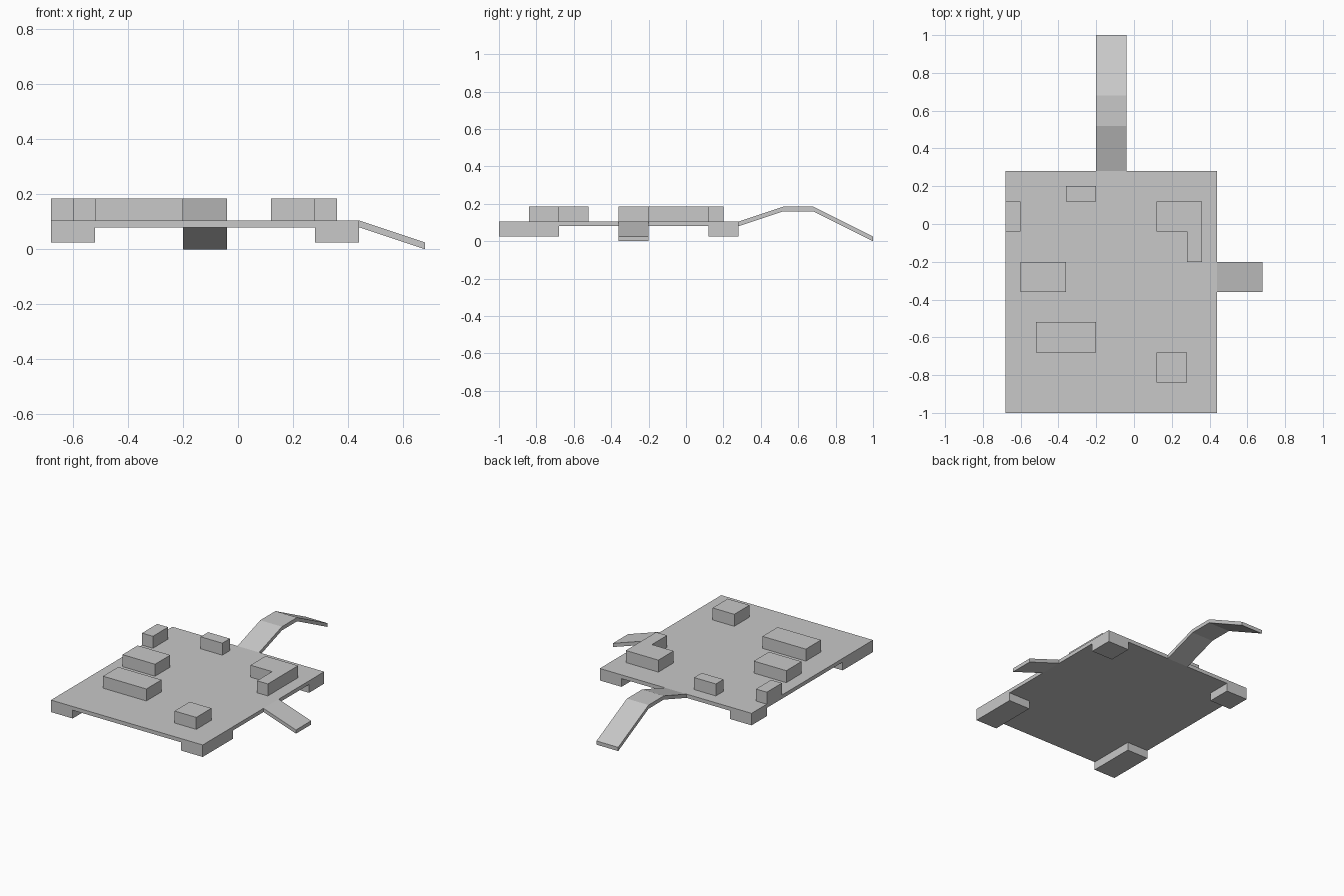
import bpy
import bmesh
from mathutils import Vector

if "Cube" in bpy.data.objects:
    bpy.data.objects.remove(bpy.data.objects["Cube"])

grey = bpy.data.materials.new("plain grey")
grey.diffuse_color = (0.58, 0.58, 0.58, 1)
grey.use_nodes = True
grey.node_tree.nodes["Principled BSDF"].inputs["Base Color"].default_value = grey.diffuse_color


def prism(name, outline, extrude):
    """Extrude a flat outline of 3D points along a vector."""
    bm = bmesh.new()
    face = bm.faces.new([bm.verts.new(p) for p in outline])
    new = bmesh.ops.extrude_face_region(bm, geom=[face])["geom"]
    verts = [g for g in new if isinstance(g, bmesh.types.BMVert)]
    bmesh.ops.translate(bm, verts=verts, vec=Vector(extrude))
    bmesh.ops.recalc_face_normals(bm, faces=bm.faces[:])
    mesh = bpy.data.meshes.new(name)
    bm.to_mesh(mesh)
    bm.free()
    mesh.materials.append(grey)
    obj = bpy.data.objects.new(name, mesh)
    bpy.context.collection.objects.link(obj)
    return obj


def box(name, x0, x1, y0, y1, z0, z1):
    return prism(name, [(x0, y0, z0), (x1, y0, z0), (x1, y1, z0), (x0, y1, z0)],
                 (0, 0, z1 - z0))


LOW, TOP, HIGH, THICK = 0.08, 0.105, 0.185, 0.025

# Thin base plate
box("base_plate", -0.68, 0.44, -1.0, 0.28, LOW, TOP)

# Corner feet: long at the front, square at the back
for side, x in (("left", -0.68), ("right", 0.28)):
    box("front_foot_" + side, x, x + 0.16, -1.0, -0.68, 0.025, LOW)
    box("back_foot_" + side, x, x + 0.16, 0.12, 0.28, 0.025, LOW)

# Rectangular blocks standing on the plate
blocks = {
    "back_block": (-0.36, -0.20, 0.12, 0.20),
    "edge_block": (-0.68, -0.60, -0.04, 0.12),
    "middle_block": (-0.60, -0.36, -0.36, -0.20),
    "long_block": (-0.52, -0.20, -0.68, -0.52),
    "front_block": (0.12, 0.28, -0.84, -0.68),
}
for name, rect in blocks.items():
    box(name, *rect, TOP, HIGH)

# L-shaped block
ell = [(0.12, -0.04), (0.28, -0.04), (0.28, -0.20),
       (0.36, -0.20), (0.36, 0.12), (0.12, 0.12)]
prism("corner_block", [(x, y, TOP) for x, y in ell], (0, 0, HIGH - TOP))


# Ramps: a strip profile of constant vertical thickness
def strip(path):
    return path + [(d, z + THICK) for d, z in reversed(path)]


side_path = [(0.44, LOW), (0.68, 0.0)]
prism("side_ramp", [(x, -0.36, z) for x, z in strip(side_path)], (0, 0.16, 0))

back_path = [(0.28, LOW), (0.52, 0.16), (0.68, 0.16), (1.0, 0.0)]
prism("back_ramp", [(-0.20, y, z) for y, z in strip(back_path)], (0.16, 0, 0))
